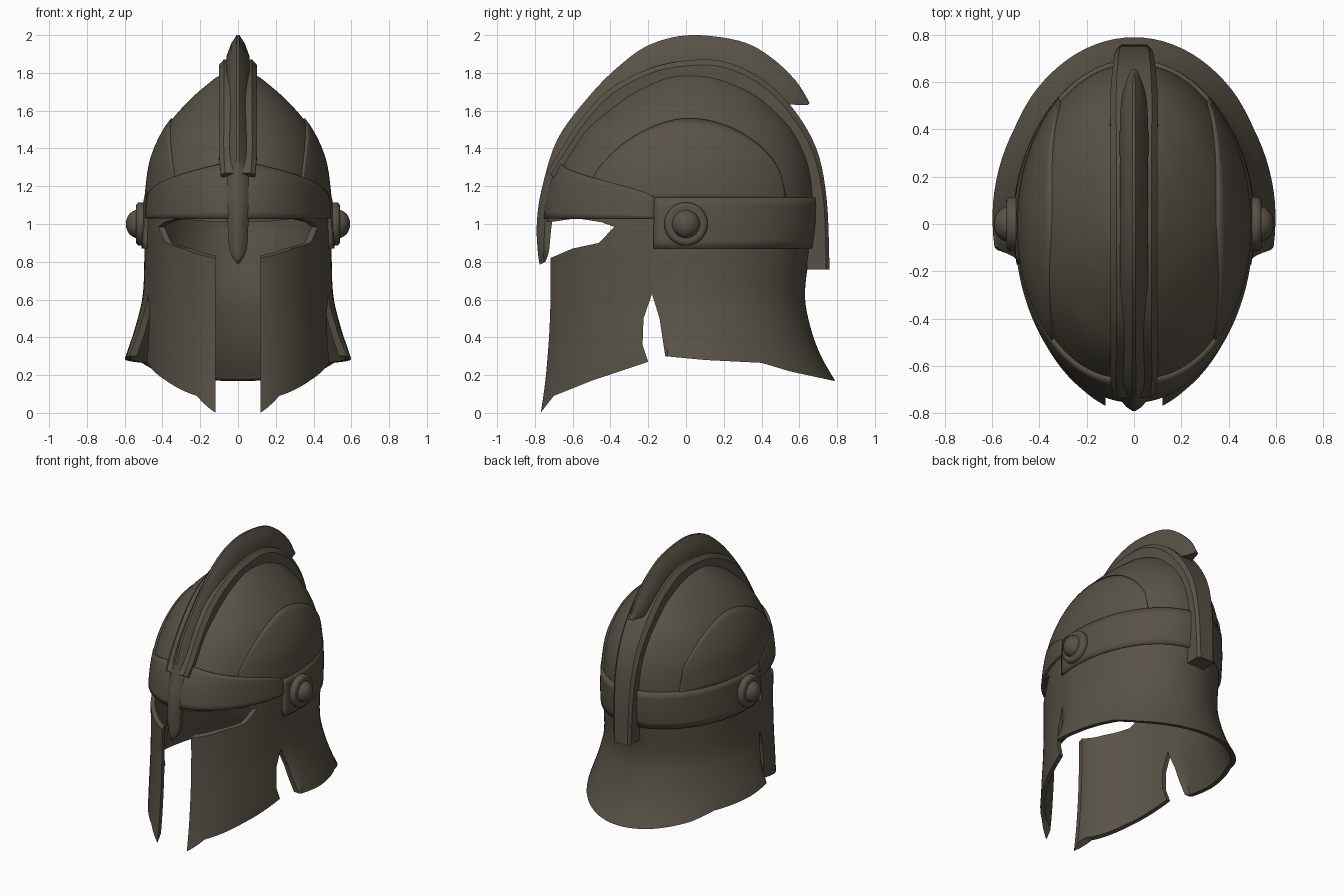
import bpy, bmesh, math
from math import sin, cos, pi, radians

if "Cube" in bpy.data.objects:
    bpy.data.objects.remove(bpy.data.objects["Cube"])

COLOUR = (0.098, 0.085, 0.062, 1)
bronze = bpy.data.materials.new("dark_bronze")
bronze.use_nodes = True
bronze.diffuse_color = COLOUR
bsdf = bronze.node_tree.nodes["Principled BSDF"]
bsdf.inputs["Base Color"].default_value = COLOUR
bsdf.inputs["Roughness"].default_value = 0.7

# Helmet sections: height, half width front, half width rear, front reach, rear reach
ROWS = [(-.05, .50, .70, .80, .90), (.15, .50, .64, .77, .80), (.3, .50, .595, .755, .715),
        (.45, .495, .545, .745, .66), (.62, .49, .505, .74, .63), (.85, .49, .495, .74, .655),
        (1.0, .49, .49, .74, .675), (1.2, .475, .475, .71, .675), (1.35, .45, .45, .64, .645),
        (1.5, .385, .385, .54, .575), (1.6, .31, .31, .43, .49), (1.7, .21, .21, .30, .38),
        (1.79, .10, .10, .14, .22), (1.83, 0, 0, 0, 0)]


def section(z):
    """Smoothly interpolated section at height z."""
    i = max(k for k in range(len(ROWS) - 1) if ROWS[k][0] <= z or k == 0)
    p, q = ROWS[i], ROWS[i + 1]
    before, after = ROWS[max(i - 1, 0)], ROWS[min(i + 2, len(ROWS) - 1)]
    h = q[0] - p[0]
    s = min(max((z - p[0]) / h, 0), 1)
    out = []
    for c in range(1, 5):
        m0 = (q[c] - before[c]) / (q[0] - before[0]) * h
        m1 = (after[c] - p[c]) / (after[0] - p[0]) * h
        if i >= len(ROWS) - 3:
            m0 = m1 = q[c] - p[c]
        out.append(p[c] * (1 - s) ** 2 * (1 + 2 * s) + m0 * s * (1 - s) ** 2
                   + q[c] * s * s * (3 - 2 * s) + m1 * s * s * (s - 1))
    return out


def surface(t, z, offset=0):
    """Point on the helmet; t turns from the front towards +x."""
    wide_front, wide_rear, front, rear = section(z)
    y = -cos(t) * (front if cos(t) > 0 else rear)
    k = min(max((y + .2) / .1, 0), 1)
    x = sin(t) * (wide_front + (wide_rear - wide_front) * k * k * (3 - 2 * k))
    return x * (1 + offset / .5), y * (1 + offset / .7), z


def finish(name, bm, angle=35):
    mesh = bpy.data.meshes.new(name)
    bm.to_mesh(mesh)
    bm.free()
    obj = bpy.data.objects.new(name, mesh)
    bpy.context.collection.objects.link(obj)
    mesh.materials.append(bronze)
    select(obj)
    bpy.ops.object.shade_smooth_by_angle(angle=radians(angle))
    return obj


def select(obj):
    bpy.ops.object.select_all(action='DESELECT')
    obj.select_set(True)
    bpy.context.view_layer.objects.active = obj


def patch(name, t0, t1, low, high, offset, thickness, nt, nz):
    """Plate that follows the helmet between two height functions."""
    bm = bmesh.new()
    grid = []
    for i in range(nt + 1):
        t = t0 + (t1 - t0) * i / nt
        a, b = low(t), high(t)
        grid.append([bm.verts.new(surface(t, a + (b - a) * j / nz, offset)) for j in range(nz + 1)])
    for i in range(nt):
        for j in range(nz):
            bm.faces.new((grid[i][j], grid[i + 1][j], grid[i + 1][j + 1], grid[i][j + 1]))
    bmesh.ops.remove_doubles(bm, verts=bm.verts, dist=.0004)
    obj = finish(name, bm)
    mod = obj.modifiers.new("thickness", 'SOLIDIFY')
    mod.thickness, mod.offset = thickness, -1
    select(obj)
    bpy.ops.object.modifier_apply(modifier=mod.name)
    return obj


def prism(name, outline, half):
    """Side outline (y, z) extruded across x."""
    bm = bmesh.new()
    face = bm.faces.new([bm.verts.new((-half, y, z)) for y, z in outline])
    ext = bmesh.ops.extrude_face_region(bm, geom=[face])
    bmesh.ops.translate(bm, vec=(2 * half, 0, 0),
                        verts=[v for v in ext["geom"] if isinstance(v, bmesh.types.BMVert)])
    bmesh.ops.recalc_face_normals(bm, faces=bm.faces)
    obj = finish(name, bm)
    obj.hide_render = True
    return obj


def smooth_path(points, n):
    """Catmull-Rom refinement of a list of tuples."""
    out = []
    for i in range(len(points) - 1):
        p = [points[max(i - 1, 0)], points[i], points[i + 1], points[min(i + 2, len(points) - 1)]]
        for k in range(n):
            s = k / n
            out.append([.5 * (2 * b + (c - a) * s + (2 * a - 5 * b + 4 * c - d) * s * s
                              + (3 * b - a - 3 * c + d) * s ** 3) for a, b, c, d in zip(*p)])
    return out + [list(points[-1])]


def sweep(name, stations, profile):
    """Stations: outer y, z, inner y, z, half width. Profile: (width share, rise share)."""
    bm = bmesh.new()
    rings = []
    for oy, oz, iy, iz, w in smooth_path(stations, 5):
        rings.append([bm.verts.new((u * w, iy + (oy - iy) * f, iz + (oz - iz) * f)) for u, f in profile])
    n = len(profile)
    for a, b in zip(rings, rings[1:]):
        for k in range(n):
            bm.faces.new((a[k], a[(k + 1) % n], b[(k + 1) % n], b[k]))
    bm.faces.new(rings[0])
    bm.faces.new(rings[-1])
    bmesh.ops.recalc_face_normals(bm, faces=bm.faces)
    return finish(name, bm)


# Shell: dome, cheek guards and flared neck guard in one skin
shell = patch("helmet_shell", 0, 2 * pi, lambda t: -.05, lambda t: 1.83, 0, .03, 96, 64)

# Openings: eyes, face slot, lower hem with the notch between cheek and neck guards
cutters = [
    prism("eye_cutter", [(-.95, .8), (-.74, .81), (-.6, .87), (-.46, .9), (-.38, .985),
                         (-.45, 1.01), (-.58, 1.03), (-.72, 1.01), (-.95, 1.0)], 1),
    prism("slot_cutter", [(-1, -.2), (-.3, -.2), (-.3, .86), (-1, .86)], .12),
    prism("hem_cutter", [(-1, -.2), (-1, -.02), (-.77, .0), (-.7, .09), (-.5, .17), (-.2, .27),
                         (-.23, .36), (-.225, .5), (-.18, .63), (-.14, .5), (-.11, .3), (.1, .28),
                         (.4, .265), (.55, .22), (.85, .155), (1, .15), (1, -.2)], 1)]
for cutter in cutters:
    mod = shell.modifiers.new("cut", 'BOOLEAN')
    mod.operation, mod.solver, mod.object = 'DIFFERENCE', 'EXACT', cutter
    select(shell)
    bpy.ops.object.modifier_apply(modifier=mod.name)
    bpy.data.objects.remove(cutter)
select(shell)
bpy.ops.object.shade_smooth_by_angle(angle=radians(35))

# Raised bands: around the back, and rising to a peak over the brow
EAR = radians(77)
patch("rear_band", EAR, 2 * pi - EAR, lambda t: .87, lambda t: 1.14, .018, .03, 64, 6)
patch("brow_band", -EAR, EAR, lambda t: 1.03,
      lambda t: 1.14 + .2 * max(1 - abs(t) / EAR, 0) ** .7, .018, .03, 64, 8)

# Raised arched panel on each side of the dome
MID, SPAN = radians(92), radians(48)
for side, label in ((1, "left"), (-1, "right")):
    patch(label + "_side_panel", side * MID - SPAN, side * MID + SPAN, lambda t: 1.13,
          lambda t, m=side * MID: 1.14 + .42 * math.sqrt(max(1 - ((t - m) / SPAN) ** 2, 0)),
          .015, .025, 40, 12)

# Broad rib over the dome, from the brow to the nape
sweep("crest_rib", [(-.735, 1.27, -.62, 1.2, .09), (-.67, 1.38, -.53, 1.3, .1),
                    (-.56, 1.55, -.42, 1.42, .1), (-.41, 1.71, -.3, 1.56, .1),
                    (-.2, 1.82, -.15, 1.66, .1), (0, 1.865, 0, 1.68, .1),
                    (.2, 1.86, .14, 1.67, .1), (.4, 1.77, .3, 1.6, .1),
                    (.56, 1.62, .42, 1.48, .1), (.69, 1.4, .54, 1.32, .09),
                    (.745, 1.13, .63, 1.1, .08), (.76, .76, .64, .76, .07)],
      [(-1, 0), (-1, .85), (-.75, 1), (.75, 1), (1, .85), (1, 0)])

# Tall crest blade running down into the nose guard, with a pointed tail
sweep("crest_blade", [(-.775, .785, -.745, .80, .008), (-.785, .86, -.725, .86, .045),
                      (-.79, 1.0, -.71, 1.0, .055), (-.765, 1.18, -.67, 1.18, .07),
                      (-.68, 1.45, -.56, 1.36, .065), (-.51, 1.68, -.4, 1.56, .06),
                      (-.35, 1.84, -.27, 1.68, .06), (-.19, 1.95, -.14, 1.76, .06),
                      (.02, 2.0, .02, 1.8, .06), (.28, 1.97, .22, 1.78, .06),
                      (.44, 1.89, .38, 1.71, .06), (.58, 1.76, .52, 1.64, .05),
                      (.655, 1.64, .645, 1.63, .015)],
      [(-1, 0), (-1, .45), (-.6, .78), (-.12, 1), (.12, 1), (.6, .78), (1, .45), (1, 0)])

# Round bosses over the ears
for side, label in ((1, "left"), (-1, "right")):
    bpy.ops.mesh.primitive_cylinder_add(vertices=32, radius=.115, depth=.07,
                                        location=(side * .505, 0, 1.0), rotation=(0, pi / 2, 0))
    disc = bpy.context.object
    disc.name = label + "_boss_disc"
    bevel = disc.modifiers.new("soft_edge", 'BEVEL')
    bevel.width, bevel.segments = .02, 3
    bpy.ops.mesh.primitive_uv_sphere_add(segments=24, ring_count=12, radius=.075,
                                         location=(side * .53, 0, 1.0))
    knob = bpy.context.object
    knob.name = label + "_boss_knob"
    knob.scale.x = .85
    for part in (disc, knob):
        part.data.materials.append(bronze)
        select(part)
        bpy.ops.object.shade_smooth_by_angle(angle=radians(40))
